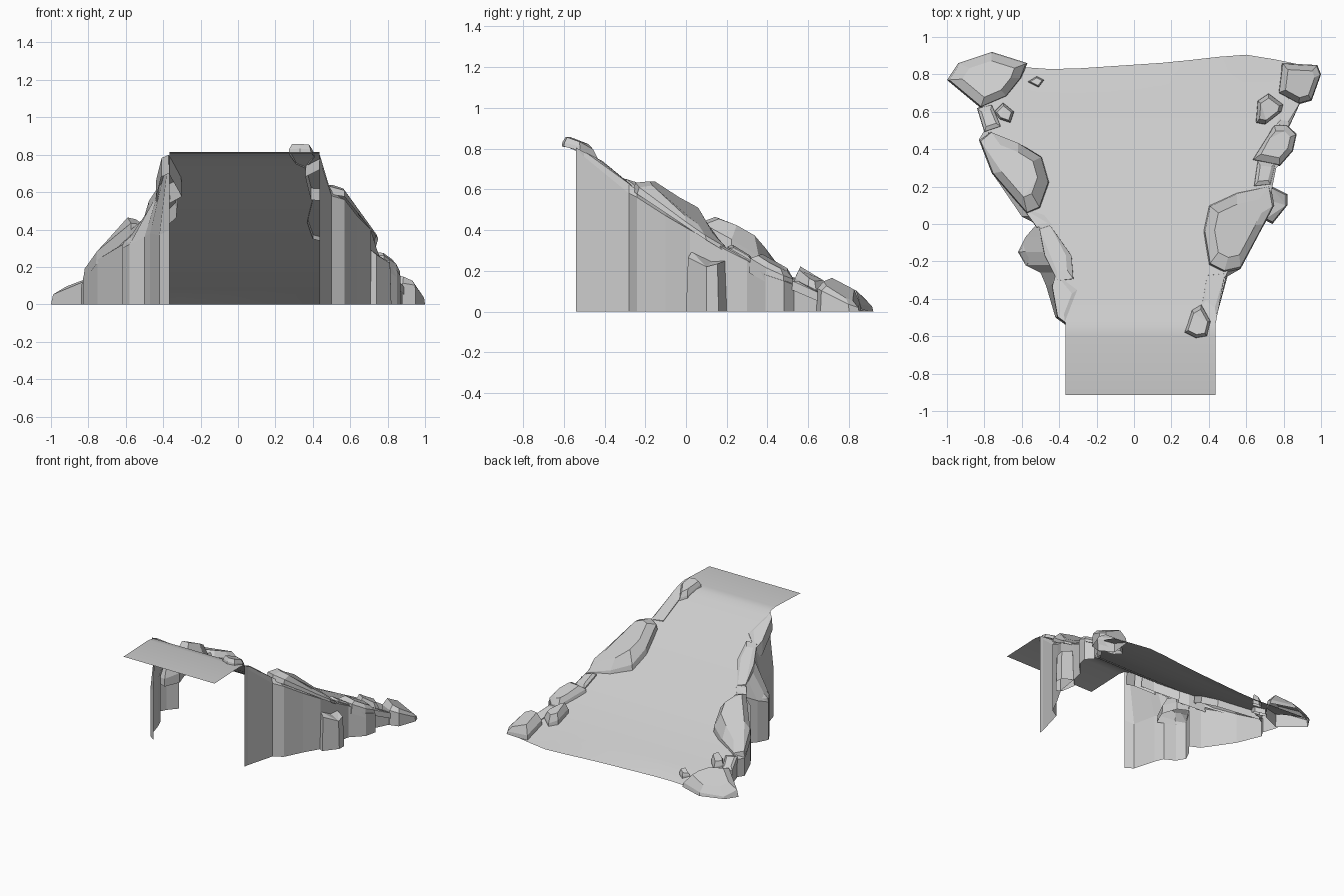
import bpy, bmesh, random
from mathutils import Vector

if "Cube" in bpy.data.objects:
    bpy.data.objects.remove(bpy.data.objects["Cube"])

random.seed(4)


def lerp(table, t):
    """Piecewise linear lookup in a list of (key, value)."""
    if t <= table[0][0]:
        return table[0][1]
    for (a, va), (b, vb) in zip(table, table[1:]):
        if t <= b:
            return va + (vb - va) * (t - a) / (b - a)
    return table[-1][1]


HEIGHT = [(-.91, .803), (-.60, .815), (-.54, .805), (-.48, .77), (-.3, .64), (-.15, .53), (0, .43),
          (.2, .31), (.4, .2), (.6, .11), (.75, .05), (.86, 0)]
LEFT = [(-.54, -.365), (-.3, -.41), (0, -.51), (.2, -.67), (.45, -.77), (.65, -.81), (.85, -.9)]
RIGHT = [(-.54, .435), (-.3, .48), (0, .62), (.2, .73), (.4, .76), (.6, .83), (.85, .9)]
BACK = [(-.9, .86), (-.4, .825), (.2, .865), (.55, .905), (.63, .905), (.9, .85)]


def make(name, bm, smooth=False):
    bmesh.ops.remove_doubles(bm, verts=bm.verts, dist=.0005)
    me = bpy.data.meshes.new(name)
    bm.to_mesh(me)
    bm.free()
    for p in me.polygons:
        p.use_smooth = smooth
    ob = bpy.data.objects.new(name, me)
    bpy.context.collection.objects.link(ob)
    return ob


def strips(bm, rows):
    """Skin a list of equal-length point rows with quads."""
    vs = [[bm.verts.new(p) for p in r] for r in rows]
    for r, s in zip(vs, vs[1:]):
        for i in range(len(r) - 1):
            bm.faces.new((r[i], r[i + 1], s[i + 1], s[i]))


# ramp road: flat landing in front, widening slope to the back
bm = bmesh.new()
rows, n = [], 12
for y in [-.915, -.6, -.54, -.48, -.4, -.3, -.15, 0, .1, .2, .3, .4, .5, .6, .68, .75, .86]:
    row = []
    for i in range(n + 1):
        x = lerp(LEFT, y) + (lerp(RIGHT, y) - lerp(LEFT, y)) * i / n
        row.append((x, lerp(BACK, x) if y == .86 else y, lerp(HEIGHT, y)))
    rows.append(row)
strips(bm, rows)
make("ramp_road", bm, True)


# cliff walls: vertical face to the floor, then a ledge up to the road edge
def cliff(name, pts, edge):
    bm = bmesh.new()
    strips(bm, [[(x, y, 0) for x, y, z in pts], pts])
    strips(bm, [pts, [(lerp(edge, y), y, lerp(HEIGHT, y)) for x, y, z in pts]])
    bmesh.ops.dissolve_degenerate(bm, edges=bm.edges, dist=.0005)
    make(name, bm)


cliff("right_cliff", [(.435, -.54, .80), (.44, -.5, .76), (.5, -.28, .58), (.57, -.24, .56),
                      (.64, -.1, .47), (.71, .02, .4), (.74, .2, .3), (.76, .3, .25),
                      (.85, .39, .18), (.87, .48, .15), (.82, .53, .13), (.88, .65, .08)], RIGHT)
cliff("left_cliff", [(-.365, -.54, .4), (-.42, -.5, .37), (-.47, -.33, .38), (-.5, -.26, .36),
                     (-.58, -.22, .32), (-.62, -.15, .3), (-.58, -.07, .33), (-.52, 0, .37),
                     (-.6, .04, .33), (-.75, .26, .24), (-.83, .45, .14), (-.8, .5, .14),
                     (-.84, .62, .08)], LEFT)


# rocks: faceted shells, open below, that follow the slope and tilt outwards
def rock(name, outline, h, top=.6, drop=.04, level=None, tilt=.45):
    c = sum((Vector(p) for p in outline), Vector((0, 0))) / len(outline)
    half = max(abs(p[0] - c.x) for p in outline)
    rings = []
    for s, dz in ((1, -drop), (.95, h * .35), (top, h)):
        ring = []
        for p in outline:
            q = c + (Vector(p) - c) * s
            k = 1
            if dz > 0:
                k = random.uniform(.85, 1.1) - tilt * (abs(q.x) - abs(c.x)) / half
            base = lerp(HEIGHT, q.y) if level is None else level
            ring.append((q.x, q.y, max(0, base + dz * k)))
        rings.append(ring + ring[:1])
    bm = bmesh.new()
    strips(bm, rings)
    bmesh.ops.remove_doubles(bm, verts=bm.verts, dist=.0005)
    inner = [min(bm.verts, key=lambda v: (v.co - Vector(p)).length) for p in rings[2][:-1]]
    bmesh.ops.triangulate(bm, faces=[bm.faces.new(inner)])
    bmesh.ops.recalc_face_normals(bm, faces=bm.faces)
    bmesh.ops.dissolve_limit(bm, angle_limit=.2, verts=bm.verts, edges=bm.edges)
    make(name, bm)


# left side, back to front
rock("left_back_boulder", [(-1, .77), (-.94, .86), (-.76, .92), (-.57, .86), (-.6, .78),
                           (-.68, .68), (-.82, .62)], .075, .65, .2)
rock("left_link_rock", [(-.84, .62), (-.76, .64), (-.71, .52), (-.8, .49)], .025, .6)
rock("left_large_boulder", [(-.83, .45), (-.77, .5), (-.62, .44), (-.49, .36), (-.45, .22),
                            (-.5, .08), (-.57, .05), (-.76, .27)], .1, .62, .06, tilt=.8)
rock("left_gap_rock", [(-.6, .09), (-.48, .05), (-.43, -.01), (-.52, -.02)], .01, .6, .1)
rock("left_shelf_rock", [(-.62, -.15), (-.58, -.22), (-.45, -.28), (-.4, -.16), (-.44, -.04),
                         (-.52, 0)], .09, .6, .02, .32, .8)
rock("left_upper_rock", [(-.51, -.02), (-.45, 0), (-.33, -.17), (-.32, -.3), (-.41, -.31),
                         (-.48, -.17)], .03, .6, .08)
rock("left_edge_rock", [(-.44, -.33), (-.42, -.26), (-.3, -.35), (-.34, -.46), (-.37, -.53),
                        (-.41, -.5)], .012, .6, .1)

# right side, front to back
rock("right_top_rock", [(.27, -.58), (.33, -.61), (.39, -.6), (.41, -.52), (.36, -.43),
                        (.31, -.46)], .047, .75, .005, tilt=.1)
rock("right_edge_rock", [(.36, -.44), (.39, -.27), (.49, -.26), (.44, -.5)], .015, .6, .06)
rock("right_large_boulder", [(.4, -.22), (.37, -.04), (.4, .1), (.55, .17), (.73, .21),
                             (.75, .1), (.7, 0), (.57, -.24), (.48, -.26)], .075, .66, .02,
     tilt=.9)
rock("right_side_block", [(.7, .02), (.74, .0), (.82, .1), (.82, .16), (.74, .2), (.68, .14)],
     .27, .9, 0, 0, .05)
rock("right_link_rock", [(.64, .2), (.73, .21), (.76, .33), (.66, .34)], .025, .6)
rock("right_mid_boulder", [(.63, .34), (.7, .47), (.75, .53), (.82, .53), (.87, .48),
                           (.85, .39), (.78, .31)], .05, .65, .06)
rock("right_gap_rock", [(.76, .53), (.83, .52), (.89, .65), (.81, .68)], .015, .6)
rock("right_back_boulder", [(.77, .7), (.79, .86), (.98, .85), (1, .8), (.95, .66), (.88, .64)],
     .065, .68, .2, tilt=.7)

# loose stones on the road
rock("loose_stone_right", [(.65, .54), (.66, .66), (.72, .7), (.8, .64), (.79, .6), (.7, .53)],
     .07, .7)
rock("loose_stone_left", [(-.75, .6), (-.7, .65), (-.64, .6), (-.66, .54), (-.72, .56)], .055, .7)
rock("loose_pebble_left", [(-.57, .76), (-.52, .79), (-.48, .77), (-.51, .73)], .035, .7)
